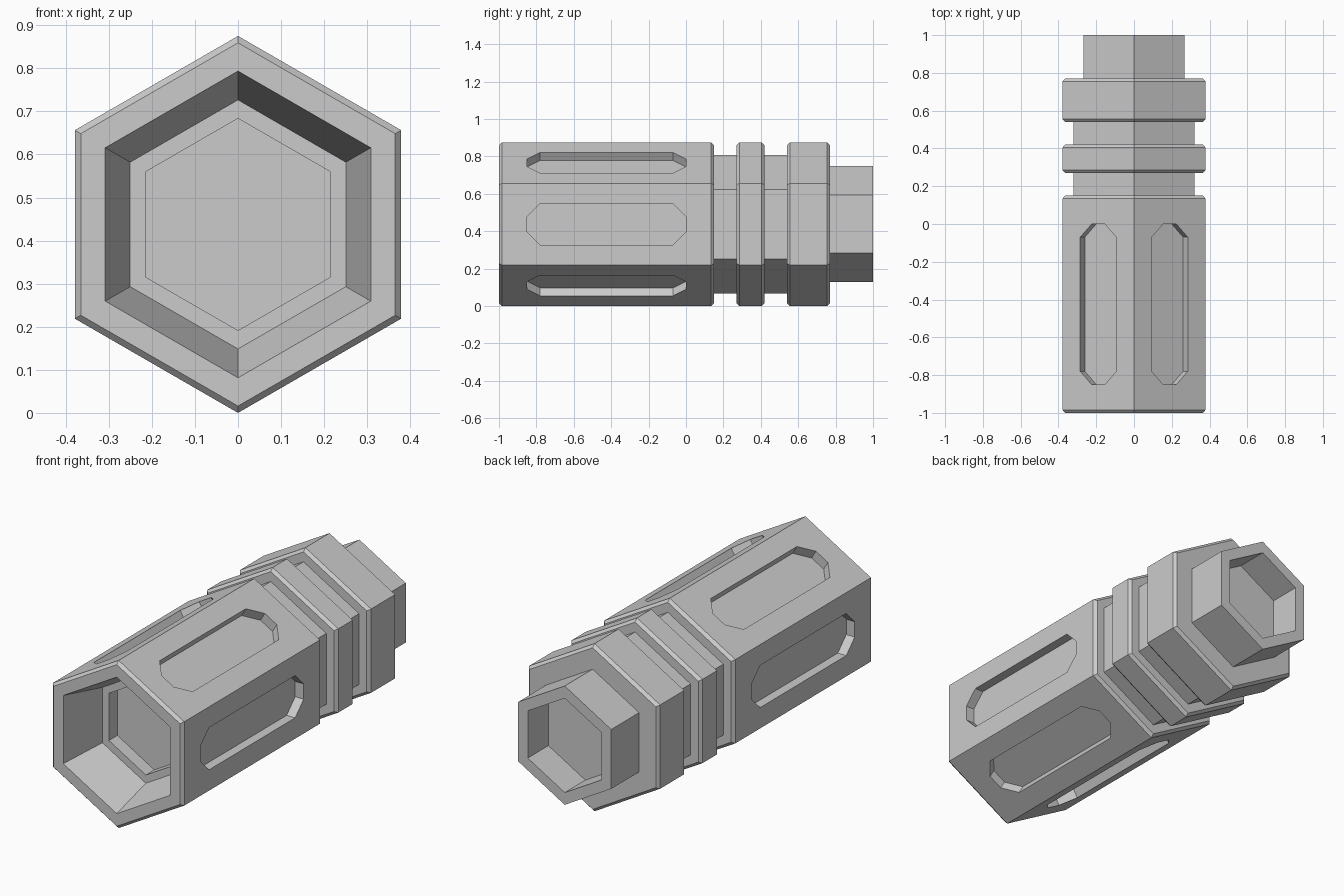
import bpy, bmesh, math
from mathutils import Matrix

cube = bpy.data.objects.get("Cube")
if cube:
    bpy.data.objects.remove(cube, do_unlink=True)

R, CH = 0.4375, 0.016          # outer corner radius, edge chamfer
GROOVE, NECK, BORE = 0.37, 0.31, 0.246
TO_AXIS = Matrix.Translation((0, 0, R))

grey = bpy.data.materials.new("grey metal")
grey.use_nodes = True
grey.diffuse_color = (0.6, 0.6, 0.6, 1)
grey.node_tree.nodes["Principled BSDF"].inputs["Base Color"].default_value = (0.6, 0.6, 0.6, 1)


def make_object(name, bm):
    bmesh.ops.recalc_face_normals(bm, faces=bm.faces)
    mesh = bpy.data.meshes.new(name)
    bm.to_mesh(mesh)
    bm.free()
    mesh.materials.append(grey)
    obj = bpy.data.objects.new(name, mesh)
    bpy.context.collection.objects.link(obj)
    return obj


def hex_rings(profile):
    """Sweep (y, corner radius) stations into a closed hexagonal solid."""
    bm = bmesh.new()
    rings = []
    for y, r in profile:
        angles = [math.radians(30 + 60 * i) for i in range(6)]
        rings.append([bm.verts.new((r * math.cos(a), y, R + r * math.sin(a))) for a in angles])
    for a, b in zip(rings, rings[1:]):
        for i in range(6):
            j = (i + 1) % 6
            bm.faces.new((a[i], a[j], b[j], b[i]))
    bm.faces.new(rings[0])
    bm.faces.new(rings[-1])
    return bm


def collar(start, end):
    """Chamfered full-width section."""
    return [(start, R - CH), (start + CH, R), (end - CH, R), (end, R - CH)]


# Hexagonal body: front cup, barrel, two collars, neck and rear socket
profile = [(-0.69, BORE), (-0.76, BORE), (-0.76, 0.289), (-1, 0.356)]
profile += collar(-1, 0.15) + [(0.15, GROOVE), (0.27, GROOVE)]
profile += collar(0.27, 0.42) + [(0.42, GROOVE), (0.54, GROOVE)]
profile += collar(0.54, 0.77) + [(0.77, NECK), (1, NECK), (1, BORE), (0.83, BORE)]
body = make_object("hexagonal_body", hex_rings(profile))

# Clipped-corner slots, one on each barrel flat
bm = bmesh.new()
y0, y1, half, clip = -0.85, 0.0, 0.11, 0.07
outline = [(y0, half - clip), (y0 + clip, half), (y1 - clip, half), (y1, half - clip)]
outline += [(y, -t) for y, t in reversed(outline)]
for k in range(6):
    turn = TO_AXIS @ Matrix.Rotation(math.radians(60 * k), 4, 'Y')
    low, high = ([bm.verts.new(turn @ Matrix.Translation((x, 0, 0)) @ Matrix.Translation((0, y, t)).to_translation())
                  for y, t in outline] for x in (0.33, 0.45))
    bm.faces.new(low)
    bm.faces.new(high)
    for i in range(len(low)):
        j = (i + 1) % len(low)
        bm.faces.new((low[i], low[j], high[j], high[i]))
cutter = make_object("slot_cutter", bm)
cutter.hide_render = True

# Cut the slots and discard the cutter
cut = body.modifiers.new("slots", 'BOOLEAN')
cut.operation = 'DIFFERENCE'
cut.solver = 'EXACT'
cut.object = cutter
evaluated = body.evaluated_get(bpy.context.evaluated_depsgraph_get())
baked = bpy.data.meshes.new_from_object(evaluated)
body.modifiers.clear()
body.data = baked
bpy.data.objects.remove(cutter, do_unlink=True)
